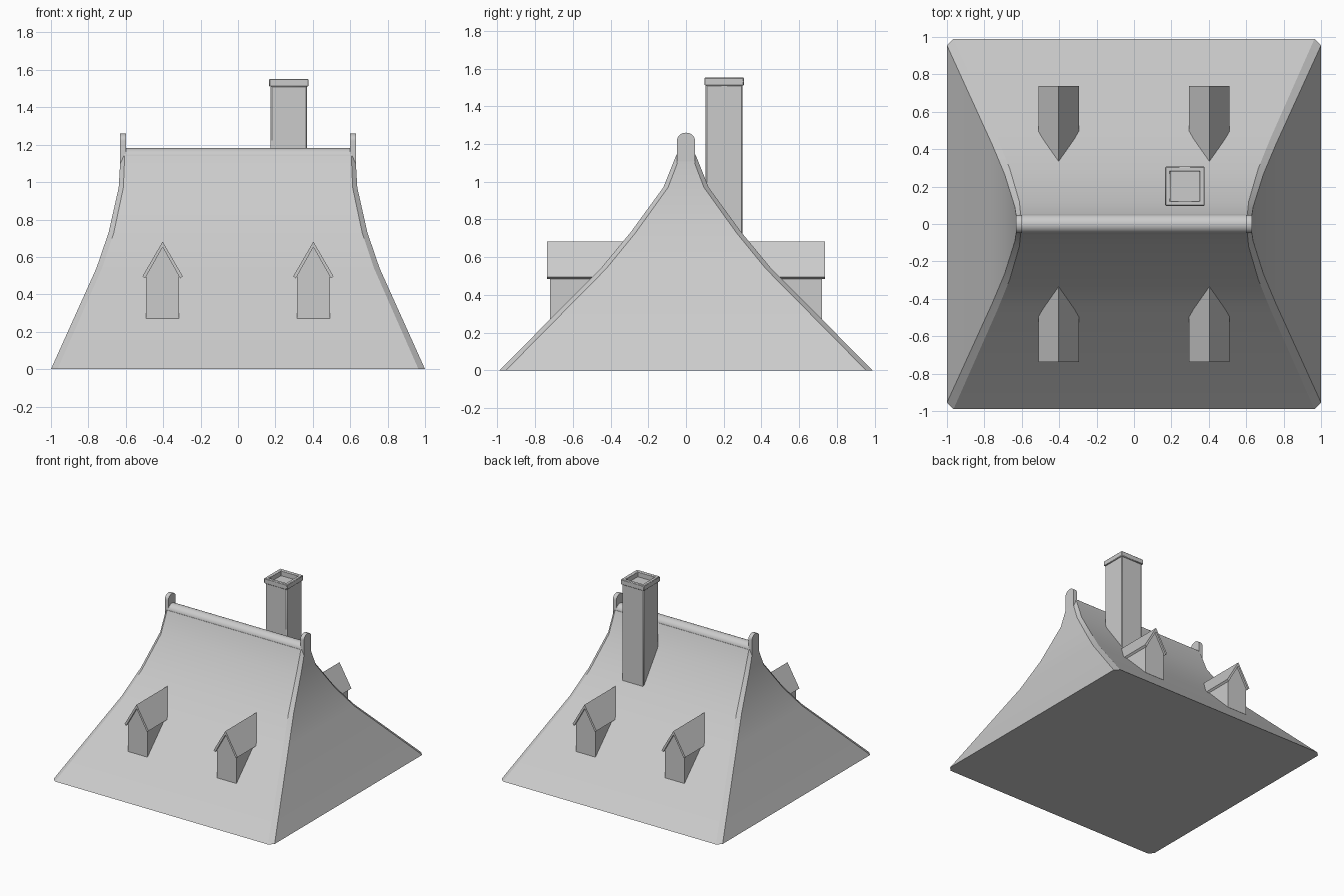
import bpy, bmesh, math

cube = bpy.data.objects.get("Cube")
if cube:
    bpy.data.objects.remove(cube, do_unlink=True)

grey = bpy.data.materials.new("plain_grey")
grey.use_nodes = True
COLOUR = (0.6, 0.6, 0.6, 1)
grey.diffuse_color = COLOUR
grey.node_tree.nodes["Principled BSDF"].inputs["Base Color"].default_value = COLOUR


def loft(name, rings, angle=18, bevel=0):
    """Skin a list of equal-length point loops and cap both ends."""
    bm = bmesh.new()
    loops = [[bm.verts.new(p) for p in ring] for ring in rings]
    for a, b in zip(loops, loops[1:]):
        for i in range(len(a)):
            j = (i + 1) % len(a)
            bm.faces.new((a[i], a[j], b[j], b[i]))
    bm.faces.new(loops[0])
    bm.faces.new(loops[-1])
    bmesh.ops.recalc_face_normals(bm, faces=bm.faces)
    mesh = bpy.data.meshes.new(name)
    bm.to_mesh(mesh)
    bm.free()
    obj = bpy.data.objects.new(name, mesh)
    bpy.context.collection.objects.link(obj)
    mesh.materials.append(grey)
    if bevel:
        mod = obj.modifiers.new("soft_edges", "BEVEL")
        mod.width = bevel
        mod.segments = 1
    bpy.ops.object.select_all(action="DESELECT")
    obj.select_set(True)
    bpy.context.view_layer.objects.active = obj
    bpy.ops.object.shade_smooth_by_angle(angle=math.radians(angle))
    return obj


def prism_x(name, profile, x0, x1):
    """Extrude a (y, z) profile along x."""
    return loft(name, [[(x, y, z) for y, z in profile] for x in (x0, x1)])


def prism_y(name, profile, cx, y0, y1):
    """Extrude an (x, z) profile along y."""
    return loft(name, [[(cx + x, y, z) for x, z in profile] for y in (y0, y1)])


def cut_rect(hx, hy, c, z):
    """Rectangle with cut corners at height z."""
    return [(hx, c - hy, z), (hx, hy - c, z), (hx - c, hy, z), (c - hx, hy, z),
            (-hx, hy - c, z), (-hx, c - hy, z), (c - hx, -hy, z), (hx - c, -hy, z)]


def square(cx, cy, half, z):
    return [(cx + sx * half, cy + sy * half, z)
            for sx, sy in ((-1, -1), (1, -1), (1, 1), (-1, 1))]


def arch(half, base, spring, rise, steps=16):
    """Upright profile with a rounded top."""
    arc = [(half * math.cos(math.pi * i / steps), spring + rise * math.sin(math.pi * i / steps))
           for i in range(steps + 1)]
    return [(-half, base), (half, base)] + arc


# Flared roof: height, half length, half depth, corner cut
levels = [(0, 1, 0.99, 0.035), (0.54, 0.757, 0.452, 0.03), (0.73, 0.692, 0.295, 0.028),
          (0.97, 0.638, 0.12, 0.025), (1.14, 0.628, 0.052, 0.022)]
loft("flared_roof", [cut_rect(hx, hy, c, z) for z, hx, hy, c in levels])

# Rounded ridge between upright end tabs
prism_x("ridge_roll", arch(0.05, 1.1, 1.135, 0.047), -0.61, 0.61)
for side, name in ((1, "left"), (-1, "right")):
    prism_x(name + "_ridge_tab", arch(0.047, 1.1, 1.22, 0.04), side * 0.598, side * 0.63)

# Four dormers with overhanging gable roofs
walls = [(-0.088, 0.27), (0.088, 0.27), (0.088, 0.5), (0, 0.655), (-0.088, 0.5)]
gable = [(0, 0.682), (0.108, 0.496), (0.094, 0.485), (0, 0.652), (-0.094, 0.485), (-0.108, 0.496)]
for face, face_name in ((-1, "front"), (1, "back")):
    for side, side_name in ((1, "left"), (-1, "right")):
        tag = f"{face_name}_{side_name}_dormer"
        prism_y(tag + "_walls", walls, side * 0.403, face * 0.722, face * 0.35)
        prism_y(tag + "_roof", gable, side * 0.403, face * 0.738, face * 0.3)

# Hollow chimney shaft and cap
CX, CY = 0.272, 0.202
loft("chimney_shaft", [square(CX, CY, 0.098, z) for z in (0.6, 1.515)], bevel=0.007)
hollow = [(0.098, 1.51), (0.105, 1.51), (0.105, 1.552), (0.078, 1.552), (0.078, 1.35)]
cap = loft("chimney_cap", [square(CX, CY, h, z) for h, z in hollow], bevel=0.004)

# Open the shaft below the cap
cutter = loft("flue_cutter", [square(CX, CY, 0.078, z) for z in (1.35, 1.7)])
cutter.hide_render = True
cutter.hide_set(True)
cut = bpy.data.objects["chimney_shaft"].modifiers.new("flue", "BOOLEAN")
cut.operation = "DIFFERENCE"
cut.object = cutter
